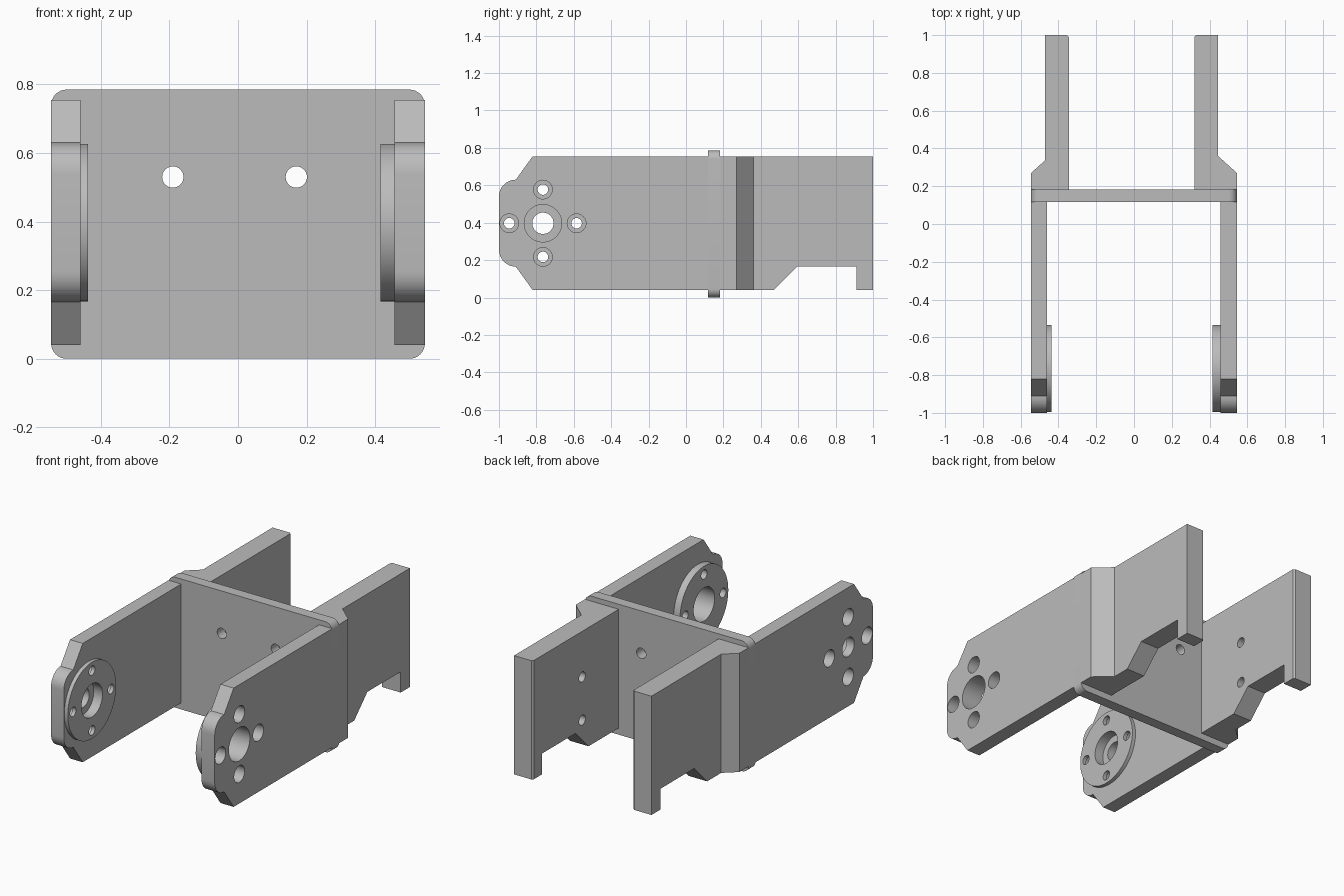
import bpy, bmesh, math
from mathutils import Vector

if "Cube" in bpy.data.objects:
    bpy.data.objects.remove(bpy.data.objects["Cube"], do_unlink=True)

grey = bpy.data.materials.new("plain grey")
grey.use_nodes = True
grey.diffuse_color = (0.5, 0.5, 0.5, 1)
grey.node_tree.nodes["Principled BSDF"].inputs["Base Color"].default_value = (0.5, 0.5, 0.5, 1)

# Maps a 2D outline point plus depth to 3D for each extrusion axis
PLACE = {
    "x": lambda a, b, d: Vector((d, a, b)),
    "y": lambda a, b, d: Vector((a, d, b)),
    "z": lambda a, b, d: Vector((a, b, d)),
}


def arc(ca, cb, r, start, end, steps=8):
    angles = [math.radians(start + (end - start) * i / steps) for i in range(steps + 1)]
    return [(ca + r * math.cos(t), cb + r * math.sin(t)) for t in angles]


def circle(ca, cb, r, steps=40):
    return arc(ca, cb, r, 0, 360, steps)[:-1]


def prism(name, outline, axis, d0, d1):
    """Extrude a 2D outline between two depths along an axis."""
    bm = bmesh.new()
    low = [bm.verts.new(PLACE[axis](a, b, d0)) for a, b in outline]
    high = [bm.verts.new(PLACE[axis](a, b, d1)) for a, b in outline]
    bm.faces.new(low)
    bm.faces.new(high)
    n = len(outline)
    for i in range(n):
        j = (i + 1) % n
        bm.faces.new((low[i], low[j], high[j], high[i]))
    bmesh.ops.recalc_face_normals(bm, faces=bm.faces)
    mesh = bpy.data.meshes.new(name)
    bm.to_mesh(mesh)
    bm.free()
    mesh.materials.append(grey)
    obj = bpy.data.objects.new(name, mesh)
    bpy.context.collection.objects.link(obj)
    return obj


def activate(obj):
    bpy.ops.object.select_all(action="DESELECT")
    obj.select_set(True)
    bpy.context.view_layer.objects.active = obj


def cut(obj, outline, axis, d0, d1):
    """Subtract an extruded outline from an object."""
    cutter = prism("cutter", outline, axis, d0, d1)
    cutter.hide_render = True
    mod = obj.modifiers.new("cut", "BOOLEAN")
    mod.operation = "DIFFERENCE"
    mod.solver = "EXACT"
    mod.object = cutter
    activate(obj)
    bpy.ops.object.modifier_apply(modifier=mod.name)
    bpy.data.objects.remove(cutter, do_unlink=True)


def finish(obj):
    activate(obj)
    bpy.ops.object.shade_smooth_by_angle(angle=math.radians(30))


BOTTOM, TOP, MID = 0.04, 0.755, 0.397
HUB_Y = -0.765
WIDE = 0.545
PLATE_FRONT, PLATE_BACK = 0.117, 0.183

# Cross plate with rounded corners and two holes
r = 0.045
plate_outline = []
for ca, cb, start in ((WIDE - r, 0.785 - r, 0), (r - WIDE, 0.785 - r, 90),
                      (r - WIDE, r, 180), (WIDE - r, r, 270)):
    plate_outline += arc(ca, cb, r, start, start + 90)
plate = prism("cross_plate", plate_outline, "y", PLATE_FRONT, PLATE_BACK)
for x in (-0.19, 0.17):
    cut(plate, circle(x, 0.53, 0.031), "y", 0, 0.3)
finish(plate)

# Side profile of a front arm with its rounded nose
arm_outline = ([(PLATE_FRONT, BOTTOM), (PLATE_FRONT, TOP), (-0.82, TOP)]
               + arc(-0.91, 0.54, 0.09, 90, 180)
               + arc(-0.91, 0.255, 0.09, 180, 270)
               + [(-0.82, BOTTOM)])
screws = [(HUB_Y + 0.18 * math.cos(t), MID + 0.18 * math.sin(t))
          for t in (0, math.pi / 2, math.pi, 1.5 * math.pi)]


def side_parts(label, side, arm_in, disc_in, tail_out, tail_in, blind_hub):
    # Front arm
    arm = prism(label + "_front_arm", arm_outline, "x", side * arm_in, side * WIDE)
    for y, z in screws:
        cut(arm, circle(y, z, 0.05), "x", side * 0.3, side * 0.7)
    if blind_hub:
        cut(arm, circle(HUB_Y, MID, 0.1), "x", side * 0.3, side * 0.495)
    cut(arm, circle(HUB_Y, MID, 0.057 if blind_hub else 0.1), "x", side * 0.3, side * 0.7)
    finish(arm)

    # Hub disc on the inner face
    disc = prism(label + "_hub_disc", circle(HUB_Y, MID, 0.23, 64), "x",
                 side * disc_in, side * arm_in)
    cut(disc, circle(HUB_Y, MID, 0.1), "x", side * 0.3, side * 0.7)
    for y, z in screws:
        cut(disc, circle(y, z, 0.028), "x", side * 0.3, side * 0.7)
    finish(disc)

    # Rear arm: stepped in plan, notched below, blind holes inside
    slope_end = 0.27 + (WIDE - tail_out) * 0.9
    plan = [(tail_in, PLATE_BACK), (WIDE, PLATE_BACK), (WIDE, 0.27), (tail_out, slope_end),
            (tail_out, 1), (tail_in + 0.01, 1), (tail_in, 0.99)]
    tail = prism(label + "_rear_arm", [(side * x, y) for x, y in plan], "z", BOTTOM, TOP)
    notch = [(0.42, -0.01), (0.595, 0.165), (0.912, 0.165), (0.912, -0.01)]
    cut(tail, notch, "x", side * 0.2, side * 0.7)
    for z in (0.48, 0.22):
        cut(tail, circle(0.53, z, 0.03), "x", side * 0.2, side * (tail_in + 0.08))
    finish(tail)


side_parts("left", 1, 0.457, 0.415, 0.445, 0.32, False)
side_parts("right", -1, 0.46, 0.437, 0.47, 0.345, True)
